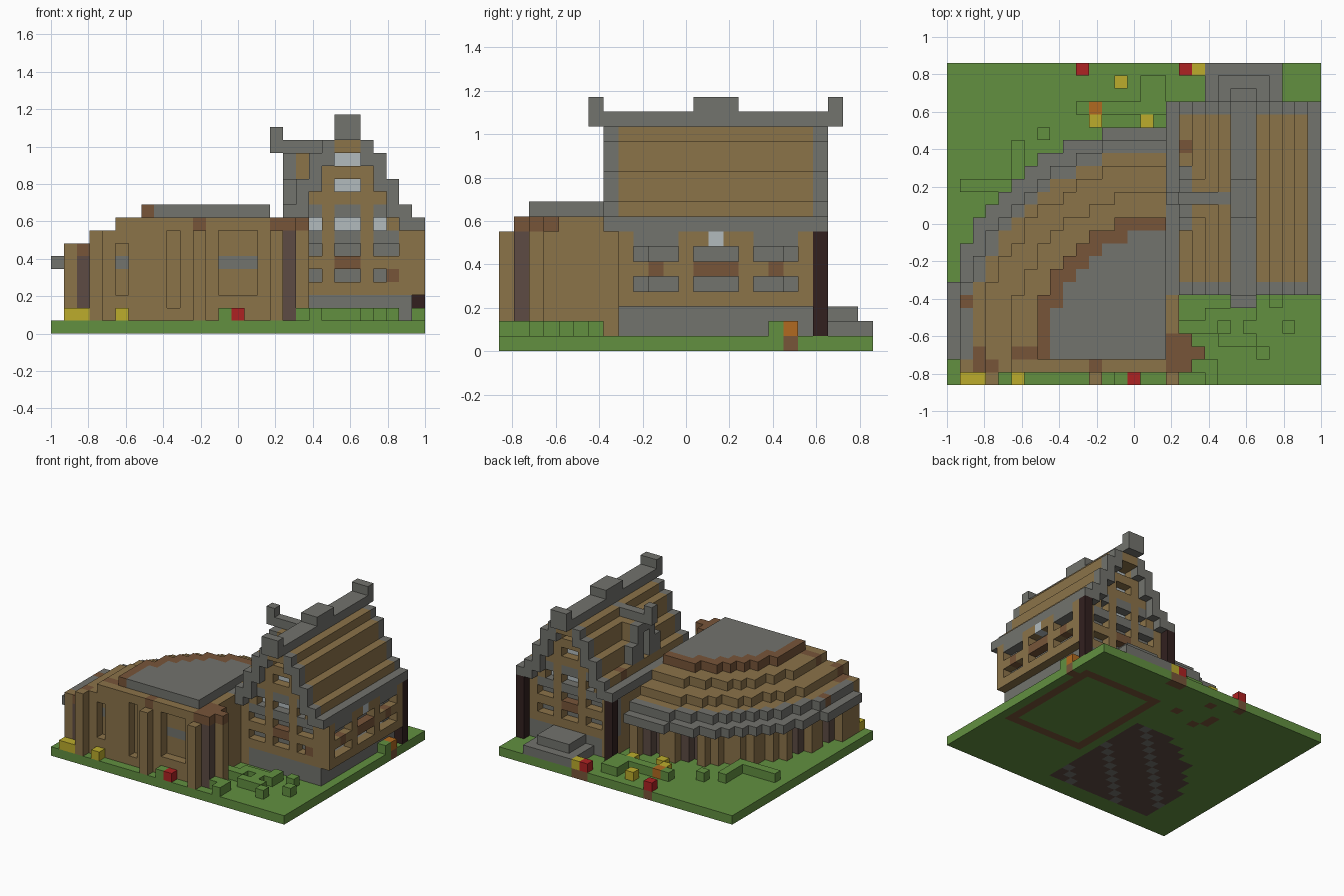
import bpy, bmesh
from math import hypot

if "Cube" in bpy.data.objects:
    bpy.data.objects.remove(bpy.data.objects["Cube"])

U = 2 / 29                      # edge of one block
COLORS = dict(grass="629040", timber="8B7349", stone="72736D", dark_wood="775539",
              charred_wood="32201F", shadow_wood="5D4B43", red_petal="AE2222",
              yellow_petal="BCAC2C", orange_petal="B16A20", pale_glass="B2BBBE")


def linear(h):
    c = [int(h[n:n + 2], 16) / 255 for n in (0, 2, 4)]
    return [((v + .055) / 1.055) ** 2.4 for v in c] + [1]


names = list(COLORS)
mats = []
for name, code in COLORS.items():
    m = bpy.data.materials.new(name)
    m.use_nodes = True
    m.diffuse_color = linear(code)
    bsdf = m.node_tree.nodes["Principled BSDF"]
    bsdf.inputs["Base Color"].default_value = linear(code)
    bsdf.inputs["Roughness"].default_value = .9
    mats.append(m)

cells = {}                      # block position -> (part, colour)


def span(v):
    return range(v, v + 1) if isinstance(v, int) else range(v[0], v[1] + 1)


def fill(part, color, i, j, k):
    for a in span(i):
        for b in span(j):
            for c in span(k):
                cells[a, b, c] = (part, color)


# Lawn slab, with the floor of the round hall set into it
fill("lawn", "grass", (0, 28), (0, 24), 0)


def radius(i, j):
    return hypot(16.5 - i, max(0, j - 2.5))


for i in range(17):
    for j in range(2, 20):
        if radius(i, j) < 13.5:
            color = "stone" if (i * 7 + j * 5) % 6 == 0 else "shadow_wood"
            fill("hall_floor", color, i, j, 0)
for j in (8, 20):
    fill("house_sill", "dark_wood", (18, 27), j, 0)
for i in (18, 27):
    fill("house_sill", "dark_wood", i, (8, 20), 0)


# Quarter-round hall: stepped roof over a ring of posts
def roof_level(r):
    for limit, level in ((10.35, 9), (12.3, 8), (14.3, 7), (16.2, 6)):
        if r < limit:
            return level
    return 5


for i in range(17):
    for j in range(2, 20):
        r = radius(i, j)
        if r > 17.35:
            continue
        k = roof_level(r)
        color = "stone" if r < 9 or r > 15.2 else "dark_wood" if r < 10.35 else "timber"
        if j == 2 and 1 < i < 8:
            color = "dark_wood"
        fill("hall_roof", color, i, j, k if k < 7 else (k - 1, k))
        if 13.5 <= r < 14.6:
            fill("hall_wall", "shadow_wood", i, j, (1, k - 1))
        elif 14.6 <= r < 15.6 and (i - j) % 3 != 0:
            fill("hall_posts", "timber", i, j, (1, k - 1))
fill("hall_roof", "dark_wood", 1, 6, 6)

# Hall front wall with recessed windows and a ledge above
fill("hall_front_wall", "timber", (3, 16), 2, (1, 7))
fill("hall_front_wall", "timber", (3, 17), 1, (1, 6))
for i, k in ((5, (3, 6)), (9, (2, 7)), ((13, 15), (3, 7))):
    for a in span(i):
        for c in span(k):
            cells.pop((a, 1, c), None)
    fill("hall_windows", "stone", i, 2, 5)
fill("hall_windows", "timber", 9, 2, 5)
for i in range(1, 18):
    fill("hall_ledge", "timber", i, 1, min(8, roof_level(16.5 - i)))
fill("hall_ledge", "timber", (5, 17), 1, 7)
for i in (13, 14, 15, 9):
    cells.pop((i, 1, 7), None)
fill("hall_ledge", "dark_wood", 11, 1, 8)
fill("hall_ledge", "dark_wood", 2, 1, 6)
fill("hall_ledge", "dark_wood", 3, 1, 7)
for i in (3, 11, 17):
    fill("front_posts", "timber", i, 0, (1, 7))
fill("front_posts", "timber", 1, 1, (1, 5))
fill("front_posts", "shadow_wood", 2, 1, (1, 5))

# Hall side wall and corner bracket
fill("hall_side_wall", "timber", 17, (2, 8), (1, 8))
fill("corner_bracket", "timber", (18, 19), 2, (1, 7))
fill("corner_bracket", "shadow_wood", 18, 1, (1, 7))
fill("corner_bracket", "dark_wood", 17, (1, 3), 8)
fill("corner_bracket", "dark_wood", (18, 19), 2, 8)
fill("corner_bracket", "dark_wood", 18, (1, 3), 8)

# House base and back steps
fill("house_base", "stone", (19, 27), (8, 20), (1, 2))
fill("house_base", "timber", 18, (8, 20), (1, 7))
fill("back_steps", "stone", (20, 25), (21, 24), 1)
fill("back_steps", "stone", (21, 24), (21, 23), 2)

# Long wall: posts and beams in front of a stone backing
fill("side_wall", "stone", 26, (9, 19), (3, 7))
fill("side_beams", "timber", 28, (8, 20), (3, 5, )[0])
fill("side_beams", "timber", 28, (8, 20), 5)
fill("side_beams", "stone", 28, (9, 19), 7)
fill("side_beams", "timber", 28, (13, 15), 7)
fill("side_beams", "pale_glass", 28, 14, 7)
for j in (10, (13, 15), 18):
    fill("side_beams", "dark_wood", 28, j, 5)
for j in range(9, 20):
    if j % 4:
        cells.pop((28, j, 4), None)
for j in (8, 12, 16, 20):
    fill("side_posts", "timber", 28, j, (3, 7))
fill("side_wall", "stone", 27, (8, 20), 3)
fill("side_wall", "stone", 27, (8, 20), 7)

# Roof shell: lowest and highest block of each column, mirrored about the ridge
SHELL = {28: (8, 8), 27: (8, 9), 26: (9, 11), 25: (11, 13), 24: (13, 14), 23: (14, 15)}


def gable(j, inner):
    # Timber end wall with glazed openings set one block back
    for i in range(18, 28):
        top = SHELL[max(i, 45 - i)][0]
        fill("gable_wall", "timber", i, j, (8, top))
        fill("gable_backing", "stone", i, inner, (3, 8))
    fill("gable_wall", "timber", (18, 27), j, 3)
    fill("gable_wall", "timber", (18, 27), j, 5)
    fill("gable_wall", "stone", (19, 26), j, 7)
    fill("gable_wall", "stone", (19, 26), j, 9)
    fill("gable_wall", "dark_wood", (22, 23), j, 5)
    for i in (18, 21, 24, 27):
        fill("gable_posts", "timber", i, j, (3, 8))
    for i in (21, 24):
        fill("gable_posts", "timber", i, j, (9, 12))
    for k in (8, 11, 13):
        for i in (20, 22, 23, 25):
            if k == 8 or i in (22, 23):
                cells.pop((i, j, k), None)
                fill("gable_glass", "pale_glass", i, inner, k)


gable(8, 9)
gable(20, 19)
fill("gable_wall", "dark_wood", 26, 8, 4)

for i in range(17, 29):
    low, high = SHELL[max(i, 45 - i)]
    color = "stone" if i in (17, 28) else "timber"
    fill("house_roof", color, i, (8, 20), (low, high))
    for j in (7, 21):
        fill("roof_verge", "stone", i, j, (low, high))
for j in (7, 21):
    fill("roof_verge", "timber", (22, 23), j, 14)
fill("roof_ridge", "stone", (22, 23), (6, 22), 15)
for j in (6, 22, (13, 15)):
    fill("ridge_caps", "stone", (22, 23), j, 16)
fill("house_roof", "dark_wood", 18, 18, 9)

# Dormer facing the hall
for j in (13, 15):
    fill("dormer", "timber", (19, 20), j, (9, 13))
    fill("dormer", "stone", 18, j, (10, 13))
for j in (12, 16):
    fill("dormer", "stone", 18, j, (10, 11))
fill("dormer", "pale_glass", 19, 14, (10, 13))
fill("dormer_ridge", "stone", (17, 22), 14, 14)
fill("dormer_ridge", "stone", 17, 14, 15)
fill("dormer", "stone", 18, 14, 13)

# Dark posts at the back corners
for i in (17, 28):
    fill("back_posts", "charred_wood", i, 21, (1, 7))

# Low hedges
for i, j in (((20, 23), 5), (23, 6), ((18, 20), 4), (18, 3), (22, 4), (26, 4), ((21, 23), 3),
             (24, 2), ((19, 20), 1), (20, 0), (25, 6), ((1, 5), 15), (5, (16, 18)), (7, 19),
             ((10, 14), 21), ((15, 16), (21, 23)), (13, 0), (12, 1), (28, 18)):
    for a in span(i):
        for b in span(j):
            if (a, b, 1) not in cells:
                fill("hedges", "grass", a, b, 1)

# Flowers, with soil under those at the back
for color, spots in (("red_petal", ((10, 24), (18, 24), (14, 0))),
                     ("yellow_petal", ((19, 24), (13, 23), (11, 20), (12, 19), (15, 20),
                                       (1, 0), (2, 0), (5, 0))),
                     ("orange_petal", ((11, 21), (28, 19)))):
    for i, j in spots:
        fill("flowers", color, i, j, 1)
        if j > 15:
            fill("soil", "dark_wood", i, j, 0)

# Turn each part into a mesh of its exposed block faces
SIDES = [(axis, s) for axis in range(3) for s in (0, 1)]
for part in sorted({p for p, _ in cells.values()}):
    bm = bmesh.new()
    for pos, (owner, color) in cells.items():
        if owner != part:
            continue
        for axis, s in SIDES:
            near = list(pos)
            near[axis] += 2 * s - 1
            if tuple(near) in cells:
                continue
            corners = []
            for u, v in ((0, 0), (1, 0), (1, 1), (0, 1)):
                c = list(pos)
                c[axis] += s
                c[(axis + 1) % 3] += u
                c[(axis + 2) % 3] += v
                corners.append(bm.verts.new(((c[0] - 14.5) * U, (c[1] - 12.5) * U, c[2] * U)))
            face = bm.faces.new(corners if s else corners[::-1])
            face.material_index = names.index(color)
    bmesh.ops.remove_doubles(bm, verts=bm.verts, dist=U / 100)
    mesh = bpy.data.meshes.new(part)
    bm.to_mesh(mesh)
    bm.free()
    for m in mats:
        mesh.materials.append(m)
    bpy.context.collection.objects.link(bpy.data.objects.new(part, mesh))
